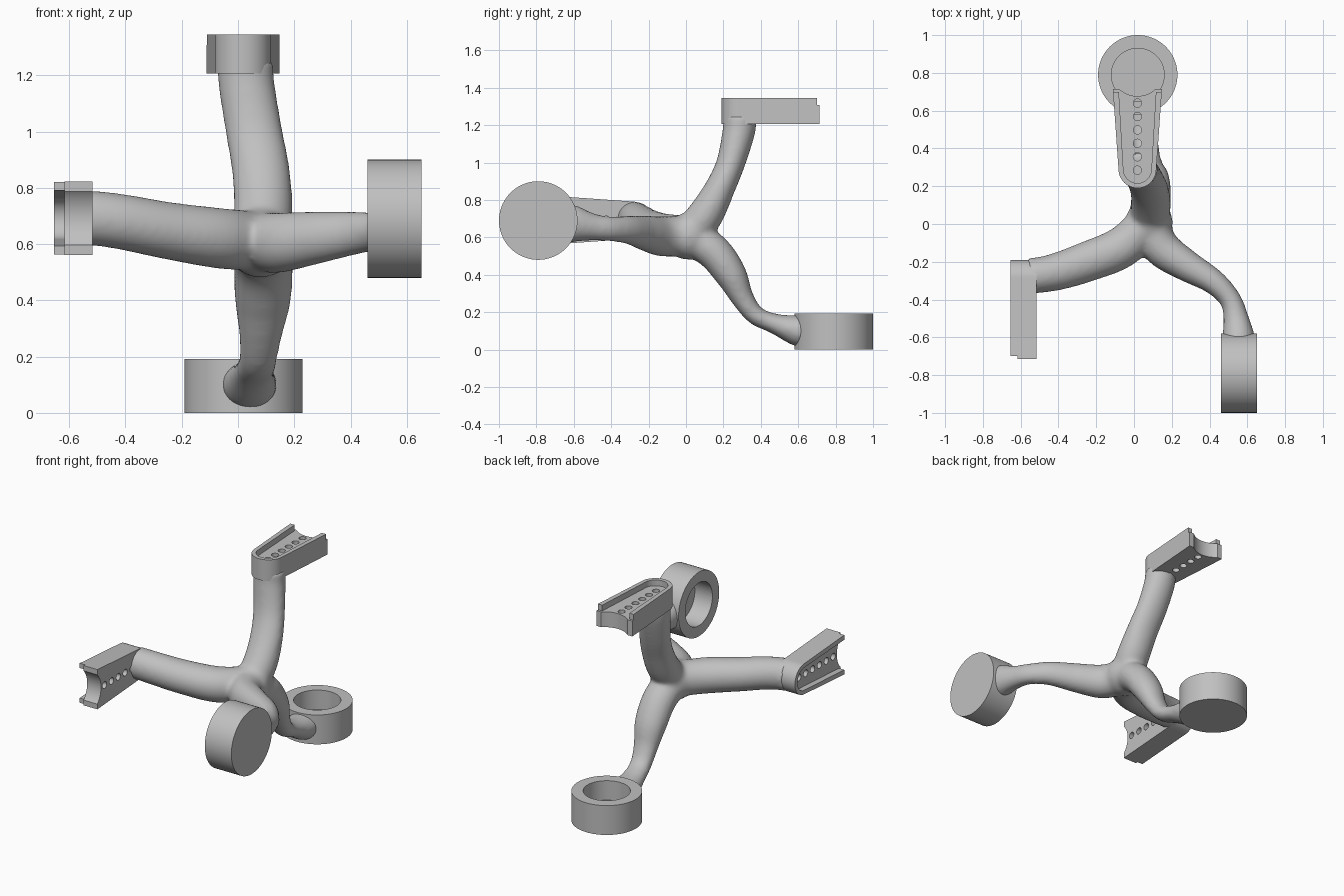
import bpy, bmesh, math
from mathutils import Vector, Matrix

cube = bpy.data.objects.get("Cube")
if cube:
    bpy.data.objects.remove(cube)

grey = bpy.data.materials.new("light_grey")
grey.use_nodes = True
grey.diffuse_color = (0.53, 0.53, 0.53, 1)
grey.node_tree.nodes["Principled BSDF"].inputs["Base Color"].default_value = grey.diffuse_color


def make_object(name, bm, matrix=Matrix()):
    bmesh.ops.recalc_face_normals(bm, faces=bm.faces)
    mesh = bpy.data.meshes.new(name)
    bm.to_mesh(mesh)
    bm.free()
    mesh.materials.append(grey)
    obj = bpy.data.objects.new(name, mesh)
    obj.matrix_world = matrix
    bpy.context.collection.objects.link(obj)
    return obj


def bake(obj):
    """Apply all modifiers of an object."""
    deps = bpy.context.evaluated_depsgraph_get()
    mesh = bpy.data.meshes.new_from_object(obj.evaluated_get(deps))
    obj.modifiers.clear()
    obj.data = mesh


def shade(obj, degrees):
    bpy.ops.object.select_all(action='DESELECT')
    obj.select_set(True)
    bpy.context.view_layer.objects.active = obj
    bpy.ops.object.shade_smooth_by_angle(angle=math.radians(degrees))


def add_prism(bm, points, z0, z1):
    low = [bm.verts.new((x, y, z0)) for x, y in points]
    face = bm.faces.new(low)
    top = bmesh.ops.extrude_face_region(bm, geom=[face])["geom"]
    bmesh.ops.translate(bm, vec=(0, 0, z1 - z0),
                        verts=[v for v in top if isinstance(v, bmesh.types.BMVert)])


def circle(x, y, r, n):
    return [(x + r * math.cos(2 * math.pi * i / n), y + r * math.sin(2 * math.pi * i / n))
            for i in range(n)]


# Round cups, open on one side
def make_cup(name, matrix):
    bm = bmesh.new()
    profile = [(0, 0), (0.21, 0), (0.21, 0.192), (0.14, 0.192), (0.14, 0.065), (0, 0.065)]
    verts = [bm.verts.new((r, 0, z)) for r, z in profile]
    edges = [bm.edges.new(pair) for pair in zip(verts, verts[1:])]
    bmesh.ops.spin(bm, geom=verts + edges, cent=(0, 0, 0), axis=(0, 0, 1),
                   angle=2 * math.pi, steps=72)
    bmesh.ops.remove_doubles(bm, verts=bm.verts, dist=1e-4)
    shade(make_object(name, bm, matrix), 30)


make_cup("back_cup", Matrix.Translation((0.02, 0.79, 0)))
make_cup("front_cup", Matrix.Translation((0.652, -0.79, 0.69)) @ Matrix.Rotation(-math.pi / 2, 4, 'Y'))


# Tapered brackets with a rim, a row of holes and a scooped end
def outline(inset, end):
    r = 0.1 - inset
    pts = [(r * math.cos(a), 0.29 + r * math.sin(a))
           for a in (math.pi + math.pi * i / 24 for i in range(25))]
    return pts + [(0.13 - inset, end), (inset - 0.13, end)]


def cut(obj, *prisms):
    bm = bmesh.new()
    for points, z0, z1 in prisms:
        add_prism(bm, points, z0, z1)
    cutter = make_object("cutter", bm)
    cutter.hide_render = True
    mod = obj.modifiers.new("cut", 'BOOLEAN')
    mod.operation, mod.solver, mod.object = 'DIFFERENCE', 'EXACT', cutter
    bake(obj)
    bpy.data.objects.remove(cutter)


def make_bracket(name, matrix):
    bm = bmesh.new()
    add_prism(bm, outline(0, 0.715), 0, 0.138)
    obj = make_object(name, bm)
    cut(obj, (outline(0.026, 0.8), 0.1, 0.2))
    cut(obj, ([(-0.3, 0.7), (0.3, 0.7), (0.3, 0.9), (-0.3, 0.9)], 0.1, 0.2))
    cut(obj, (circle(0, 0.817, 0.14, 96), -0.1, 0.3))
    cut(obj, *[(circle(0, 0.285 + 0.071 * i, 0.022, 24), -0.1, 0.3) for i in range(6)])
    obj.matrix_world = matrix
    shade(obj, 30)


make_bracket("top_bracket", Matrix.Translation((0.018, 0, 1.207)))
side = Matrix(((0, 0, -1), (0, -1, 0), (-1, 0, 0))).to_4x4()
make_bracket("side_bracket", Matrix.Translation((-0.517, 0, 0.692)) @ side)


# Four arms growing from one hub: x, y, z, half width along ref, half width across
X, Z = Vector((1, 0, 0)), Vector((0, 0, 1))
HUB = (0.08, 0.02, 0.61)
ARMS = [
    (X, [(*HUB, 0.105, 0.1), (0.09, 0.11, 0.73, 0.105, 0.095), (0.08, 0.185, 0.87, 0.103, 0.08),
         (0.057, 0.24, 1.0, 0.101, 0.077), (0.03, 0.283, 1.17, 0.1, 0.088),
         (0.027, 0.287, 1.25, 0.1, 0.088)]),
    (X, [(*HUB, 0.105, 0.1), (0.09, 0.15, 0.52, 0.105, 0.095), (0.088, 0.24, 0.4, 0.1, 0.085),
         (0.08, 0.3, 0.28, 0.078, 0.062), (0.07, 0.37, 0.185, 0.068, 0.052),
         (0.055, 0.47, 0.14, 0.075, 0.054), (0.042, 0.59, 0.103, 0.096, 0.083),
         (0.042, 0.635, 0.1, 0.1, 0.085)]),
    (Z, [(*HUB, 0.105, 0.1), (0.14, -0.12, 0.605, 0.108, 0.1), (0.27, -0.215, 0.622, 0.095, 0.085),
         (0.42, -0.305, 0.64, 0.077, 0.067), (0.51, -0.4, 0.645, 0.067, 0.058),
         (0.54, -0.5, 0.655, 0.073, 0.068), (0.553, -0.6, 0.672, 0.1, 0.088),
         (0.553, -0.635, 0.675, 0.1, 0.09)]),
    (Z, [(*HUB, 0.105, 0.1), (-0.06, -0.12, 0.62, 0.108, 0.11), (-0.25, -0.2, 0.648, 0.102, 0.107),
         (-0.4, -0.25, 0.677, 0.099, 0.1), (-0.5, -0.27, 0.691, 0.098, 0.095),
         (-0.56, -0.275, 0.694, 0.098, 0.095)]),
]


def spline(points, steps=6):
    pts = [Vector(p) for p in points]
    pts = [2 * pts[0] - pts[1]] + pts + [2 * pts[-1] - pts[-2]]
    out = []
    for a, b, c, d in zip(pts, pts[1:], pts[2:], pts[3:]):
        for i in range(steps):
            t = i / steps
            out.append(0.5 * (2 * b + (c - a) * t + (2 * a - 5 * b + 4 * c - d) * t * t
                              + (3 * b - a - 3 * c + d) * t ** 3))
    return out + [pts[-2]]


def add_tube(bm, ref, points, n=32):
    path = spline(points)
    rings = []
    for i, p in enumerate(path):
        tangent = (path[min(i + 1, len(path) - 1)] - path[max(i - 1, 0)]).to_3d().normalized()
        u = (ref - tangent * ref.dot(tangent)).normalized()
        w = tangent.cross(u)
        rings.append([bm.verts.new(p.to_3d() + u * p[3] * c + w * p[4] * s)
                      for c, s in circle(0, 0, 1, n)])
    for r0, r1 in zip(rings, rings[1:]):
        for j in range(n):
            k = (j + 1) % n
            bm.faces.new((r0[j], r0[k], r1[k], r1[j]))
    bm.faces.new(rings[0][::-1])
    bm.faces.new(rings[-1])


bm = bmesh.new()
for ref, points in ARMS:
    add_tube(bm, ref, points)
bmesh.ops.create_icosphere(bm, subdivisions=4, radius=0.125, matrix=Matrix.Translation((0.08, 0.01, 0.605)))
body = make_object("branching_arms", bm)
remesh = body.modifiers.new("blend", 'REMESH')
remesh.mode, remesh.voxel_size = 'VOXEL', 0.012
smooth = body.modifiers.new("soften", 'SMOOTH')
smooth.factor, smooth.iterations = 0.5, 18
bake(body)
if not body.data.materials:
    body.data.materials.append(grey)
shade(body, 80)
